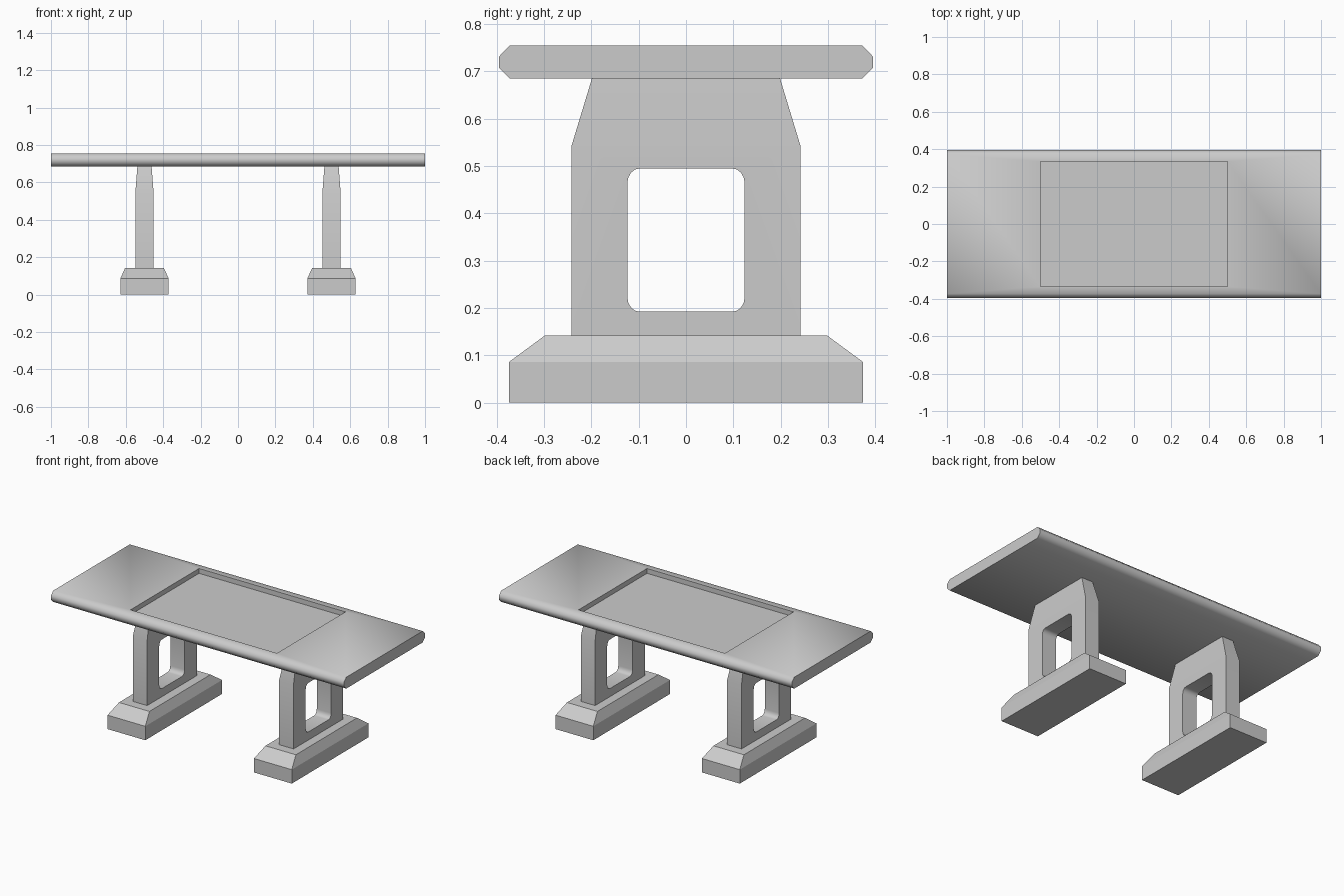
import bpy, bmesh, math

if "Cube" in bpy.data.objects:
    bpy.data.objects.remove(bpy.data.objects["Cube"])


def finish(name, bm, angle=None):
    bmesh.ops.recalc_face_normals(bm, faces=bm.faces)
    mesh = bpy.data.meshes.new(name)
    bm.to_mesh(mesh)
    bm.free()
    obj = bpy.data.objects.new(name, mesh)
    bpy.context.collection.objects.link(obj)
    if angle:
        smooth(obj, angle)
    return obj


def activate(obj):
    bpy.ops.object.select_all(action='DESELECT')
    obj.select_set(True)
    bpy.context.view_layer.objects.active = obj


def smooth(obj, angle):
    activate(obj)
    bpy.ops.object.shade_smooth_by_angle(angle=math.radians(angle))


def stacked_block(name, x, levels):
    """Solid lofted through rectangles given as (half x, half y, z)."""
    bm = bmesh.new()
    rings = [[bm.verts.new((x + sx * hx, sy * hy, z))
              for sx, sy in ((-1, -1), (1, -1), (1, 1), (-1, 1))]
             for hx, hy, z in levels]
    bm.faces.new(rings[0])
    bm.faces.new(rings[-1])
    for a, b in zip(rings, rings[1:]):
        for i in range(4):
            j = (i + 1) % 4
            bm.faces.new((a[i], a[j], b[j], b[i]))
    return finish(name, bm)


def extrude_x(bm, profile, x0, x1):
    """Extrude a (y, z) profile from x0 to x1."""
    face = bm.faces.new([bm.verts.new((x0, y, z)) for y, z in profile])
    out = bmesh.ops.extrude_face_region(bm, geom=[face])['geom']
    verts = [v for v in out if isinstance(v, bmesh.types.BMVert)]
    bmesh.ops.translate(bm, verts=verts, vec=(x1 - x0, 0, 0))
    bmesh.ops.recalc_face_normals(bm, faces=bm.faces)


# Tabletop slab with chamfered long edges and a sunken rectangular panel
half = [(0.373, 0.685), (0.395, 0.708), (0.395, 0.732), (0.373, 0.755)]
bm = bmesh.new()
extrude_x(bm, half + [(-y, z) for y, z in reversed(half)], -1, 1)
top = max(bm.faces, key=lambda f: f.calc_center_median().z)
bmesh.ops.inset_individual(bm, faces=[top], thickness=0.05)
for v in top.verts:
    v.co.x = math.copysign(0.5, v.co.x)
    v.co.y = math.copysign(0.334, v.co.y)
bmesh.ops.inset_individual(bm, faces=[top], thickness=0)
for v in top.verts:
    v.co.z -= 0.03
finish("tabletop", bm, 50)

# Rounded outline of the opening in each leg
hole = []
for cy, cz, start in ((0.098, 0.464, 0), (-0.098, 0.464, 90),
                      (-0.098, 0.223, 180), (0.098, 0.223, 270)):
    for k in range(5):
        a = math.radians(start + k * 22.5)
        hole.append((cy + 0.026 * math.cos(a), cz + 0.031 * math.sin(a)))

for side, x in (("left", -0.5), ("right", 0.5)):
    # Foot with sloped shoulders
    stacked_block(side + "_foot", x, [(0.129, 0.374, 0), (0.129, 0.374, 0.086),
                                      (0.104, 0.298, 0.142)])
    # Leg tapering at the top, pierced by the opening
    leg = stacked_block(side + "_leg", x, [(0.049, 0.242, 0.142), (0.049, 0.242, 0.543),
                                           (0.038, 0.199, 0.685)])
    bm = bmesh.new()
    extrude_x(bm, hole, x - 0.2, x + 0.2)
    cutter = finish("opening_cutter", bm)
    cutter.hide_render = True
    cut = leg.modifiers.new("opening", 'BOOLEAN')
    cut.operation = 'DIFFERENCE'
    cut.solver = 'EXACT'
    cut.object = cutter
    activate(leg)
    bpy.ops.object.modifier_apply(modifier=cut.name)
    bpy.data.objects.remove(cutter)
    smooth(leg, 30)
